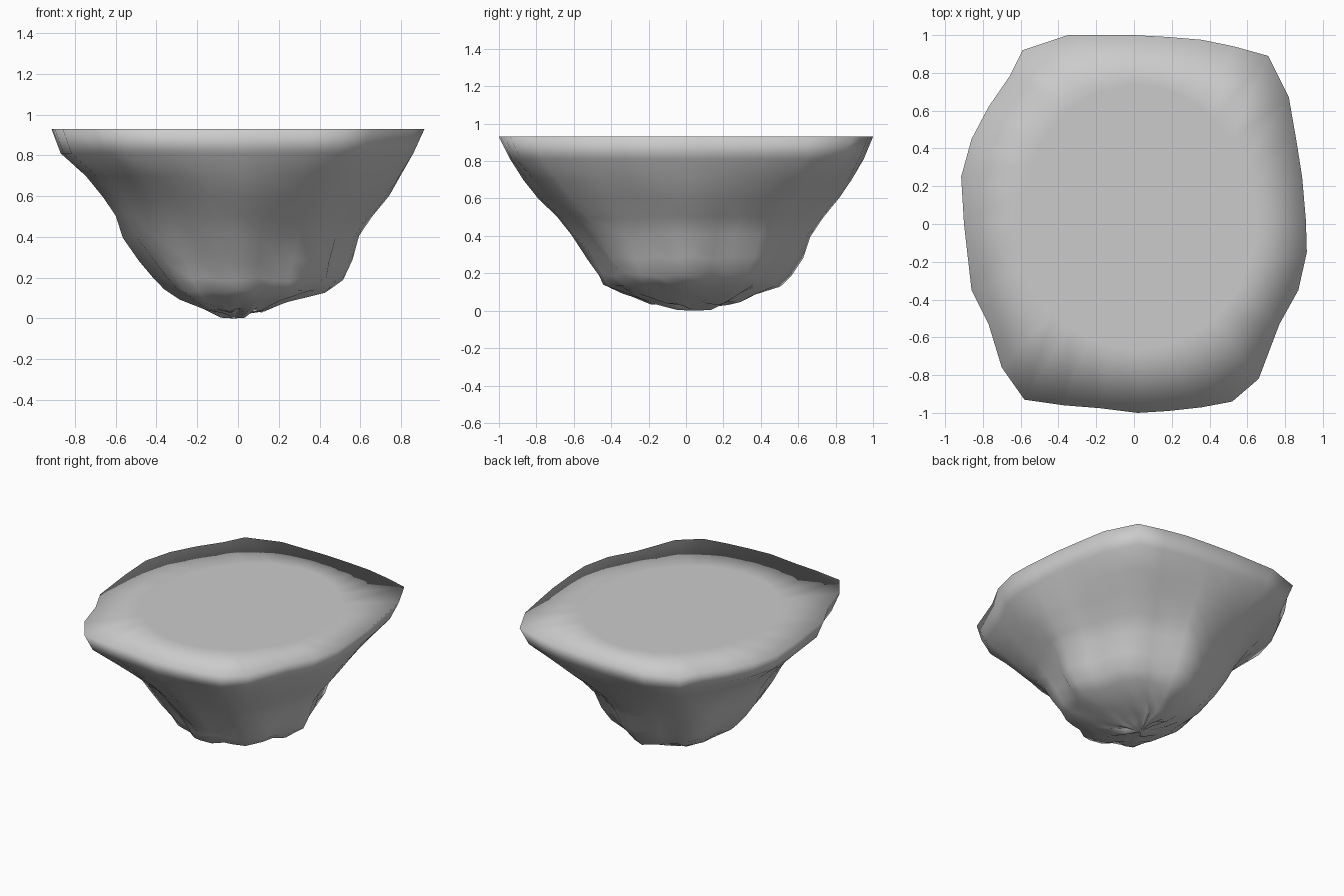
import bpy, bmesh, math, random

if "Cube" in bpy.data.objects:
    bpy.data.objects.remove(bpy.data.objects["Cube"])
random.seed(4)

# Plan outline of the flat top, anticlockwise from the right side
RIM = [(.91, .02), (.89, .25), (.86, .44), (.82, .67), (.71, .89), (.53, .94),
       (.36, .975), (.18, .99), (0, 1), (-.35, 1), (-.59, .92), (-.66, .78),
       (-.77, .62), (-.86, .45), (-.915, .25), (-.90, 0), (-.86, -.35),
       (-.77, -.53), (-.70, -.76), (-.58, -.93), (-.37, -.96), (-.18, -.975),
       (.02, -1), (.18, -.99), (.36, -.97), (.52, -.94), (.66, -.82),
       (.77, -.53), (.87, -.35), (.915, -.15)]

# Levels: z, extent -x, +x, -y, +y, how much of the rim's square shape remains, bumpiness
LEVELS = [(.93, .915, .915, 1, 1, 1, 0),
          (.81, .87, .86, .94, .95, 1, 0),
          (.70, .75, .79, .86, .88, .65, .01),
          (.60, .66, .73, .78, .81, .38, .02),
          (.50, .60, .64, .68, .72, .18, .03),
          (.40, .56, .575, .60, .65, .05, .04),
          (.28, .47, .54, .51, .60, 0, .05),
          (.19, .41, .49, .46, .54, 0, .05),
          (.135, .35, .43, .43, .48, 0, .05),
          (.085, .28, .24, .33, .35, 0, .06),
          (.045, .19, .14, .20, .27, 0, .08)]


def ring(bm, z, x0, x1, y0, y1, square, bump):
    """Ring of vertices blending the rim outline into an ellipse."""
    verts = []
    for px, py in RIM:
        u, v = px / .915, py
        r = math.hypot(u, v)
        k = (square * r + 1 - square) / r
        a = math.atan2(py, px)
        k *= 1 + bump * (math.cos(8 * a) + .3 * math.sin(5 * a + 3 * z)
                         + random.uniform(-.3, .3) - .3)
        u, v = u * k, v * k
        dz = random.uniform(-.2, .2) * bump
        verts.append(bm.verts.new((u * (x1 if u > 0 else x0),
                                   v * (y1 if v > 0 else y0), z + dz)))
    return verts


def bridge(bm, upper, lower):
    n = len(upper)
    for i in range(n):
        j = (i + 1) % n
        bm.faces.new((upper[i], lower[i], lower[j], upper[j]))


def fan(bm, loop, tip):
    c = bm.verts.new(tip)
    for i in range(len(loop)):
        bm.faces.new((loop[i], loop[(i + 1) % len(loop)], c))


bm = bmesh.new()
# Flat top with an inset ring
inner = ring(bm, .93, .60, .64, .66, .74, 0, 0)
fan(bm, inner, (0, 0, .93))
# Tapering rock sides
rings = [inner] + [ring(bm, *lv) for lv in LEVELS]
for a, b in zip(rings, rings[1:]):
    bridge(bm, a, b)
# Blunt, uneven underside
low = ring(bm, .03, .08, .05, .06, .16, 0, .1)
for i, v in enumerate(low):
    if i % 10 in (5, 6):
        v.co.z = .004
bridge(bm, rings[-1], low)
fan(bm, low, (-.02, .04, 0))
bmesh.ops.recalc_face_normals(bm, faces=bm.faces)

mesh = bpy.data.meshes.new("floating_rock")
bm.to_mesh(mesh)
bm.free()
for p in mesh.polygons:
    p.use_smooth = True
rock = bpy.data.objects.new("floating_rock", mesh)
bpy.context.collection.objects.link(rock)
